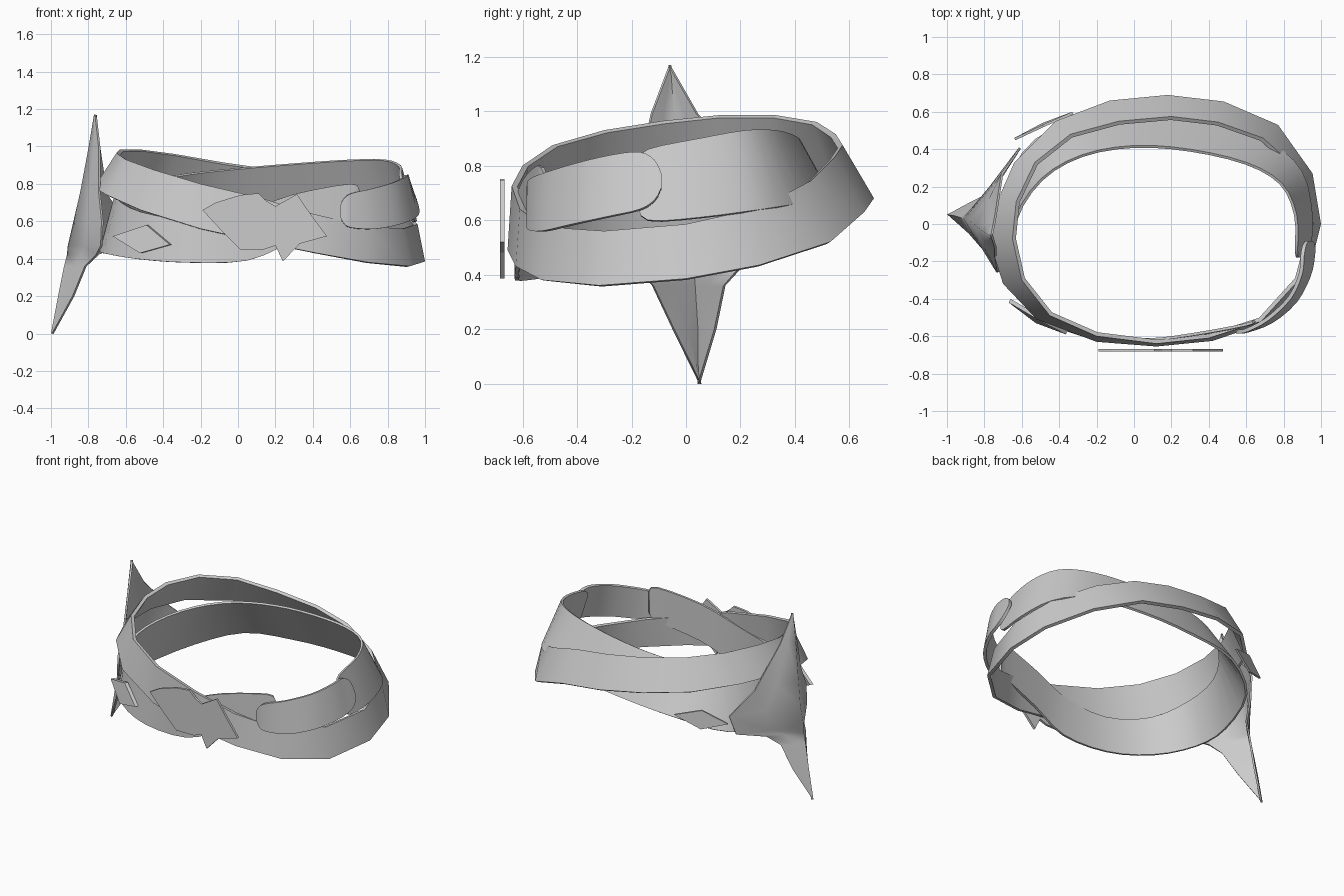
import bpy, math
from mathutils import Vector

grey = bpy.data.materials.new("plain_grey")
grey.diffuse_color = (0.6, 0.6, 0.6, 1)


def make(name, verts, faces, thick, angle):
    me = bpy.data.meshes.new(name)
    me.from_pydata([tuple(v) for v in verts], [], faces)
    me.materials.append(grey)
    ob = bpy.data.objects.new(name, me)
    bpy.context.collection.objects.link(ob)
    bpy.ops.object.select_all(action='DESELECT')
    ob.select_set(True)
    bpy.context.view_layer.objects.active = ob
    if thick:
        mod = ob.modifiers.new("thickness", 'SOLIDIFY')
        mod.thickness, mod.offset = thick, -1
        bpy.ops.object.modifier_apply(modifier=mod.name)
    if angle:
        bpy.ops.object.shade_smooth_by_angle(angle=math.radians(angle))
    return ob


def skin(name, sections, closed=False, thick=0.015, angle=45):
    """Skin over cross-sections, each listed from top to bottom."""
    m, n = len(sections[0]), len(sections)
    verts = [p for s in sections for p in s]
    faces = []
    for i in range(n if closed else n - 1):
        k = (i + 1) % n
        for j in range(m - 1):
            faces.append((i*m + j, i*m + j + 1, k*m + j + 1, k*m + j))
    return make(name, verts, faces, thick, angle)


def edges(rows):
    return [(Vector(r[:3]), Vector(r[3:])) for r in rows]


def refine(secs, steps):
    """Catmull-Rom resampling along an open strap."""
    out = []
    for i in range(len(secs) - 1):
        p = [secs[min(max(k, 0), len(secs) - 1)] for k in range(i - 1, i + 3)]
        for s in range(steps):
            t = s / steps
            out.append([0.5*(2*b + (c - a)*t + (2*a - 5*b + 4*c - d)*t*t
                             + (3*b - a - 3*c + d)*t**3) for a, b, c, d in zip(*p)])
    return out + [list(secs[-1])]


def plate(name, outline, depth):
    """Flat outline extruded by a depth vector."""
    n = len(outline)
    front = [Vector(p) for p in outline]
    back = [p + Vector(depth) for p in front]
    faces = [tuple(range(n)), tuple(range(2*n - 1, n - 1, -1))]
    faces += [(i, i + n, (i + 1) % n + n, (i + 1) % n) for i in range(n)]
    return make(name, front + back, faces, 0, 0)


# Outer band: high on the left, low on the right, faceted
outer = [
    (.96, 0, .585, 1, 0, .385), (.90, .27, .645, .955, .27, .435),
    (.69, .46, .745, .77, .53, .52), (.45, .545, .83, .48, .655, .63),
    (.20, .575, .875, .18, .69, .68), (-.08, .55, .915, -.13, .66, .73),
    (-.34, .48, .96, -.42, .55, .77), (-.53, .33, .985, -.64, .33, .80),
    (-.63, .12, .985, -.74, .10, .80), (-.65, -.08, .965, -.77, -.10, .78),
    (-.60, -.30, .93, -.70, -.32, .74), (-.45, -.49, .875, -.52, -.51, .66),
    (-.20, -.60, .80, -.20, -.63, .56), (.12, -.64, .725, .12, -.655, .49),
    (.40, -.61, .64, .42, -.625, .43), (.68, -.52, .575, .70, -.53, .38),
    (.88, -.30, .56, .92, -.32, .36)]
skin("outer_band", edges(outer), closed=True, thick=0.022)

# Inner strap: low on the left, high on the right, open at the front right
inner = [
    (.88, -.18, .81, .93, -.18, .66), (.875, -.14, .86, .945, -.14, .60),
    (.87, .05, .90, .955, .05, .61), (.79, .22, .93, .90, .28, .64),
    (.60, .33, .93, .72, .44, .66), (.30, .40, .91, .38, .55, .63),
    (0, .42, .885, 0, .58, .60), (-.28, .37, .855, -.34, .55, .565),
    (-.50, .24, .81, -.60, .38, .48), (-.64, .02, .76, -.73, .02, .44),
    (-.65, -.24, .72, -.72, -.25, .43), (-.52, -.46, .65, -.55, -.47, .40),
    (-.25, -.585, .61, -.28, -.60, .38), (.05, -.625, .66, .05, -.63, .39),
    (.30, -.60, .745, .30, -.605, .49), (.60, -.545, .80, .60, -.55, .57),
    (.65, -.52, .765, .65, -.525, .62)]
skin("inner_strap", refine(edges(inner), 3))

# Rounded tongue bridging the open ends of the strap
tongue = [
    (.545, -.585, .68, .545, -.585, .63), (.565, -.585, .72, .565, -.585, .59),
    (.61, -.575, .75, .61, -.58, .565), (.72, -.515, .775, .74, -.53, .56),
    (.84, -.40, .81, .87, -.42, .585), (.90, -.27, .84, .945, -.28, .615),
    (.91, -.17, .85, .968, -.17, .64), (.92, -.115, .82, .968, -.115, .675),
    (.935, -.09, .77, .955, -.09, .72)]
skin("tongue", refine(edges(tongue), 3), thick=0.02)

# Ridged spike plate wrapping the left side:
# z, back edge x y, ridge x y, front edge x y
spike = [
    (1.17, -.765, -.058, -.77, -.06, -.765, -.062),
    (.99, -.745, .045, -.80, -.045, -.745, -.13),
    (.75, -.71, .27, -.845, -.01, -.745, -.18),
    (.60, -.615, .41, -.88, .02, -.73, -.26),
    (.47, -.64, .37, -.91, .025, -.735, -.26),
    (.42, -.75, .20, -.915, .03, -.76, -.18),
    (.36, -.82, .145, -.93, .035, -.82, -.125),
    (.20, -.885, .112, -.962, .045, -.885, -.05),
    (0, -.995, .052, -1, .05, -.995, .048)]
rows = []
for z, xb, yb, xr, yr, xf, yf in spike:
    rows.append([(xb, yb, z), ((xb + xr)/2, (yb + yr)/2, z), (xr, yr, z),
                 ((xf + xr)/2, (yf + yr)/2, z), (xf, yf, z)])
skin("side_spike", list(zip(*rows)), thick=0.012, angle=75)

# Jagged front buckle
buckle = [
    (-.19, .66), (-.08, .54), (.01, .45), (.14, .45), (.20, .47), (.24, .385),
    (.33, .48), (.475, .52), (.38, .65), (.315, .745), (.20, .68), (.15, .71),
    (.11, .75), (.01, .74), (-.12, .70)]
plate("front_buckle", [(x, -.683, z) for x, z in buckle], (0, .016, 0))

# Diamond studs on either side of the spike
plate("front_diamond", [(-.67, -.42, .52), (-.525, -.53, .43),
                        (-.365, -.59, .475), (-.49, -.525, .58)], (.01, .02, 0))
plate("back_diamond", [(-.33, .60, .61), (-.49, .54, .53),
                       (-.64, .46, .575), (-.49, .53, .655)], (.006, -.012, 0))
